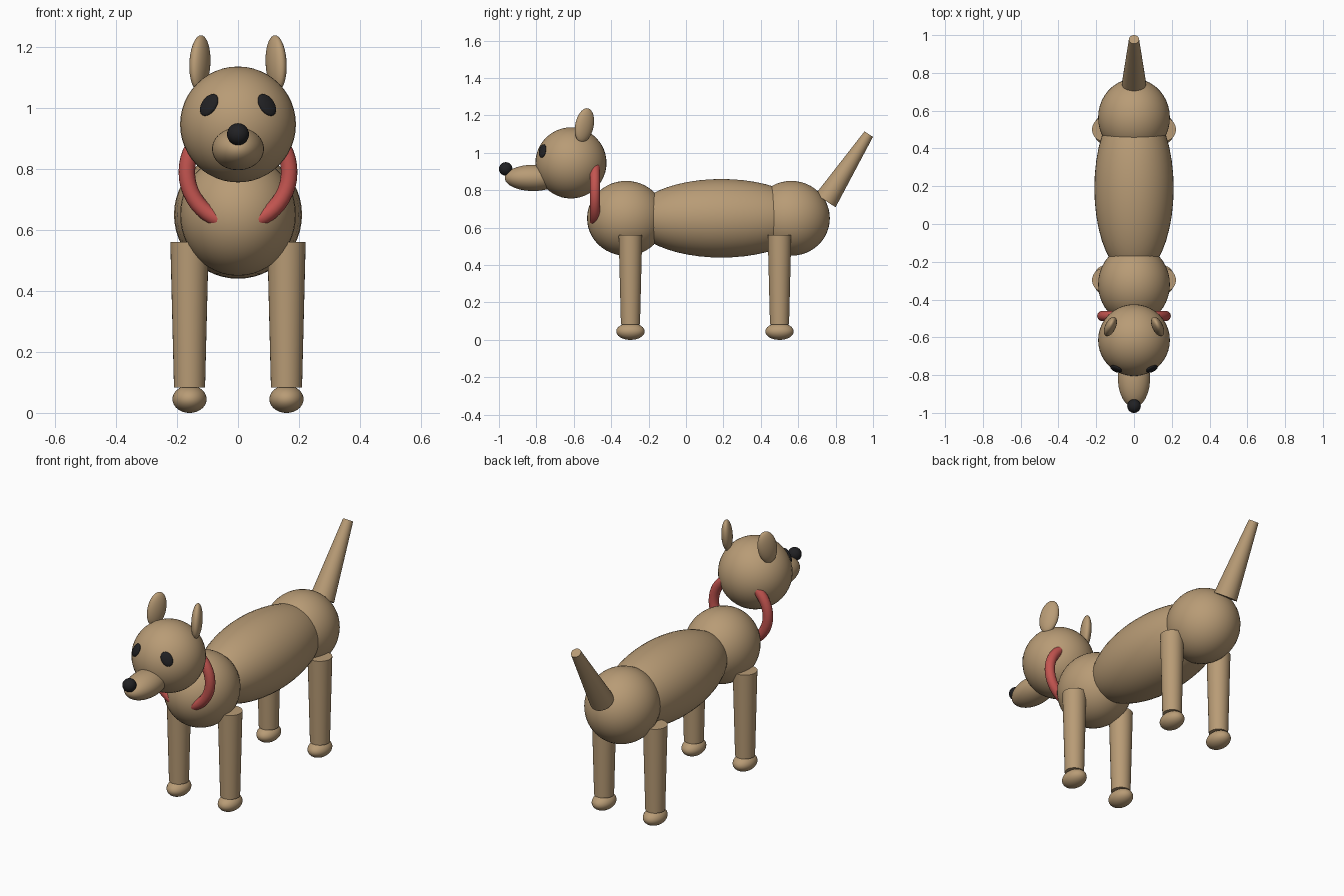
import bpy
from math import radians
from mathutils import Vector, Matrix

default = bpy.data.objects.get("Cube")
if default:
    bpy.data.objects.remove(default, do_unlink=True)


def material(name, color):
    m = bpy.data.materials.new(name)
    m.use_nodes = True
    m.diffuse_color = (*color, 1)
    m.node_tree.nodes["Principled BSDF"].inputs["Base Color"].default_value = (*color, 1)
    return m


TAN = material("tan fur", (0.48, 0.33, 0.18))
RED = material("red collar", (0.55, 0.09, 0.08))
BLACK = material("black", (0.015, 0.015, 0.017))


def finish(name, mat):
    ob = bpy.context.object
    ob.name = ob.data.name = name
    ob.data.materials.append(mat)
    bpy.ops.object.shade_smooth_by_angle(angle=radians(40))
    return ob


def ellipsoid(name, center, radii, mat=TAN, turn=None):
    """Sphere stretched to radii, then turned and moved."""
    bpy.ops.mesh.primitive_uv_sphere_add(segments=40, ring_count=24)
    ob = finish(name, mat)
    rot = turn or Matrix.Identity(4)
    ob.data.transform(rot @ Matrix.Diagonal((*radii, 1)))
    ob.location = center
    return ob


def taper(name, start, end, r_start, r_end, mat=TAN):
    """Truncated cone between two points."""
    a, b = Vector(start), Vector(end)
    bpy.ops.mesh.primitive_cone_add(vertices=32, radius1=r_start, radius2=r_end,
                                    depth=(b - a).length, location=(a + b) / 2)
    ob = finish(name, mat)
    ob.rotation_euler = (b - a).to_track_quat("Z", "Y").to_euler()
    return ob


# Torso
ellipsoid("belly", (0, 0.19, 0.65), (0.21, 0.475, 0.21))
ellipsoid("chest", (0, -0.32, 0.65), (0.19, 0.209, 0.2))
ellipsoid("hips", (0, 0.563, 0.65), (0.19, 0.206, 0.2))

# Head, muzzle and nose
head = Vector((0, -0.615, 0.946))
ellipsoid("head", head, (0.19, 0.19, 0.19))
ellipsoid("muzzle", (0, -0.817, 0.866), (0.085, 0.152, 0.07))
ellipsoid("nose", (0, -0.964, 0.914), (0.036, 0.036, 0.036), BLACK)

# Collar
bpy.ops.mesh.primitive_torus_add(major_radius=0.168, minor_radius=0.027,
                                 major_segments=48, minor_segments=16,
                                 location=(0, -0.487, 0.79),
                                 rotation=(radians(90), 0, 0))
finish("collar", RED)

# Tail
taper("tail", (0, 0.746, 0.744), (0, 0.977, 1.1), 0.064, 0.027)

# Parts in left and right pairs
for side, s in (("left", 1), ("right", -1)):
    # Eyes lie flat on the head, tops leaning inward
    spot = Vector((s * 0.095, -0.767, 1.01))
    facing = (spot - head).to_track_quat("Z", "Y").to_matrix().to_4x4()
    ellipsoid(side + "_eye", spot, (0.029, 0.04, 0.012), BLACK,
              facing @ Matrix.Rotation(s * radians(28), 4, "Z"))

    # Ears lean back and turn outward
    turn = (Matrix.Rotation(radians(-12), 4, "X")
            @ Matrix.Rotation(s * radians(-4), 4, "Y")
            @ Matrix.Rotation(s * radians(26), 4, "Z"))
    ellipsoid(side + "_ear", (s * 0.125, -0.543, 1.147), (0.028, 0.053, 0.093), TAN, turn)

    # Legs and paws
    for place, y in (("front", -0.297), ("back", 0.5)):
        name = f"{place}_{side}_"
        taper(name + "leg", (s * 0.159, y, 0.083), (s * 0.159, y, 0.56), 0.051, 0.063)
        ellipsoid(name + "paw", (s * 0.159, y, 0.045), (0.056, 0.076, 0.045))
